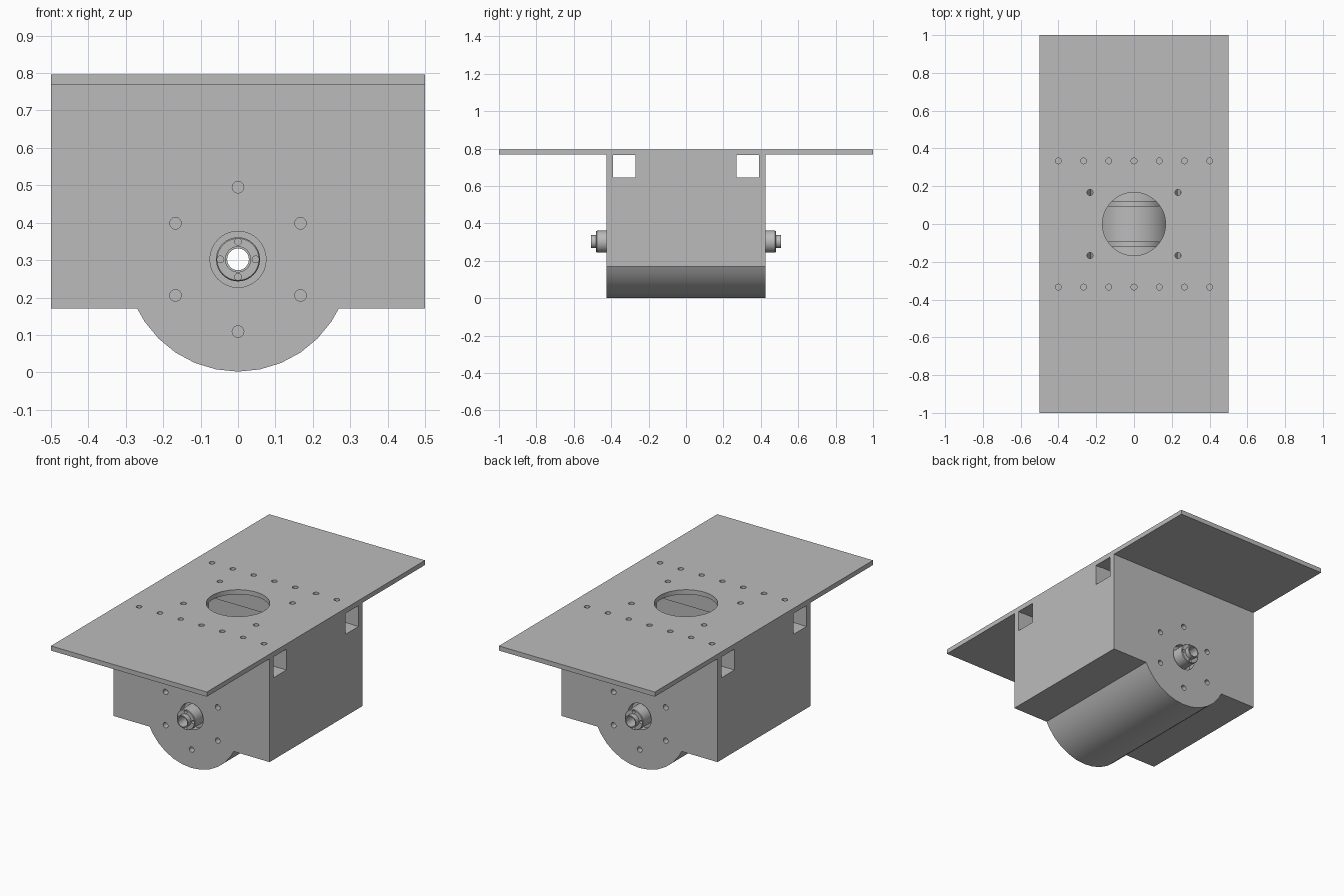
import bpy, bmesh, math
from mathutils import Matrix

if "Cube" in bpy.data.objects:
    bpy.data.objects.remove(bpy.data.objects["Cube"])

grey = bpy.data.materials.new("plain_grey")
grey.use_nodes = True
grey.diffuse_color = (0.5, 0.5, 0.5, 1)
grey.node_tree.nodes["Principled BSDF"].inputs["Base Color"].default_value = (0.5, 0.5, 0.5, 1)

AXIS_Z = 0.302
FRONT = 0.425
INNER = 0.392
PLATE_BOTTOM, PLATE_TOP = 0.769, 0.796


def finish(name, bm):
    bmesh.ops.recalc_face_normals(bm, faces=bm.faces)
    mesh = bpy.data.meshes.new(name)
    bm.to_mesh(mesh)
    bm.free()
    mesh.materials.append(grey)
    obj = bpy.data.objects.new(name, mesh)
    bpy.context.collection.objects.link(obj)
    return obj


def add_box(bm, xs, ys, zs):
    size = [b - a for a, b in (xs, ys, zs)]
    mid = [(a + b) / 2 for a, b in (xs, ys, zs)]
    bmesh.ops.create_cube(bm, size=1, matrix=Matrix.Translation(mid) @ Matrix.Diagonal((*size, 1)))


def add_cylinder(bm, centre, radius, length, along_y=False, sides=20):
    turn = Matrix.Rotation(math.pi / 2, 4, "X") if along_y else Matrix.Identity(4)
    bmesh.ops.create_cone(bm, cap_ends=True, segments=sides, radius1=radius, radius2=radius,
                          depth=length, matrix=Matrix.Translation(centre) @ turn)


def cut(obj, bm):
    cutter = finish(obj.name + "_cutter", bm)
    mod = obj.modifiers.new("cut", "BOOLEAN")
    mod.operation, mod.solver, mod.object = "DIFFERENCE", "EXACT", cutter
    bpy.context.view_layer.objects.active = obj
    bpy.ops.object.modifier_apply(modifier=mod.name)
    bpy.data.objects.remove(cutter)


def smooth(obj):
    bpy.ops.object.select_all(action="DESELECT")
    obj.select_set(True)
    bpy.context.view_layer.objects.active = obj
    bpy.ops.object.shade_smooth_by_angle(angle=math.radians(30))


def housing_prism(half_x, half_y, floor, top, radius):
    """Box section with a round belly, extruded along y."""
    bm = bmesh.new()
    edge = math.acos((AXIS_Z - floor) / radius)
    step = math.tau / 32
    angles = [-edge] + [i * step for i in range(-5, 6) if abs(i * step) < edge] + [edge]
    pts = [(radius * math.sin(a), AXIS_Z - radius * math.cos(a)) for a in angles]
    pts += [(half_x, floor), (half_x, top), (-half_x, top), (-half_x, floor)]
    face = bm.faces.new([bm.verts.new((x, -half_y, z)) for x, z in pts])
    new = bmesh.ops.extrude_face_region(bm, geom=[face])["geom"]
    verts = [v for v in new if isinstance(v, bmesh.types.BMVert)]
    bmesh.ops.translate(bm, verts=verts, vec=(0, 2 * half_y, 0))
    return bm


def ring(radius, count, start=math.pi / 2):
    for i in range(count):
        a = start + math.tau * i / count
        yield radius * math.cos(a), AXIS_Z + radius * math.sin(a)


# Hollow housing, with side windows and bolt holes
housing = finish("housing", housing_prism(0.5, FRONT, 0.17, PLATE_BOTTOM, 0.3))
cut(housing, housing_prism(0.465, INNER, 0.205, 0.9, 0.265))
holes = bmesh.new()
for side in (-1, 1):
    add_box(holes, (-0.6, 0.6), sorted((side * 0.27, side * 0.39)), (0.645, 0.766))
    add_cylinder(holes, (0, side * FRONT, AXIS_Z), 0.075, 0.12, True, 32)
    for x, z in ring(0.193, 6):
        add_cylinder(holes, (x, side * FRONT, z), 0.0155, 0.12, True)
cut(housing, holes)
smooth(housing)

# Top plate with centre opening and screw holes
bm = bmesh.new()
add_box(bm, (-0.5, 0.5), (-1, 1), (PLATE_BOTTOM, PLATE_TOP))
top_plate = finish("top_plate", bm)
holes = bmesh.new()
add_cylinder(holes, (0, 0, PLATE_TOP), 0.167, 0.2, sides=48)
for side in (-1, 1):
    for i in range(-3, 4):
        add_cylinder(holes, (i * 0.1335, side * 0.334, PLATE_TOP), 0.0155, 0.2)
    for x in (-0.233, 0.233):
        add_cylinder(holes, (x, side * 0.167, PLATE_TOP), 0.0155, 0.2)
cut(top_plate, holes)
smooth(top_plate)

# Channels under the plate, running between the windows
for name, side in (("front_channel", -1), ("back_channel", 1)):
    bm = bmesh.new()
    add_box(bm, (-0.47, 0.47), sorted((side * 0.26, side * 0.27)), (0.635, PLATE_BOTTOM))
    add_box(bm, (-0.47, 0.47), sorted((side * 0.27, side * INNER)), (0.635, 0.645))
    finish(name, bm)

# Motor with a hollow shaft, turned about the y axis
half = [(0.029, 0.508), (0.035, 0.508), (0.035, 0.48), (0.056, 0.48), (0.059, 0.476),
        (0.059, 0.39), (0.23, 0.39), (0.23, 0.12), (0.16, 0.12), (0.16, 0.095), (0.2, 0.095)]
profile = half + [(r, -y) for r, y in reversed(half)]
bm = bmesh.new()
loop = [bm.verts.new((r, y, AXIS_Z)) for r, y in profile]
edges = [bm.edges.new((a, b)) for a, b in zip(loop, loop[1:] + loop[:1])]
bmesh.ops.spin(bm, geom=loop + edges, cent=(0, 0, AXIS_Z), axis=(0, 1, 0),
               angle=math.tau, steps=32)
bmesh.ops.remove_doubles(bm, verts=bm.verts, dist=0.0005)
motor = finish("motor_and_shaft", bm)
holes = bmesh.new()
for side in (-1, 1):
    for x, z in ring(0.047, 4):
        add_cylinder(holes, (x, side * 0.48, z), 0.009, 0.06, True, 16)
    for x, z in ring(0.193, 3):
        add_cylinder(holes, (x, side * INNER, z), 0.0155, 0.2, True)
cut(motor, holes)
smooth(motor)
